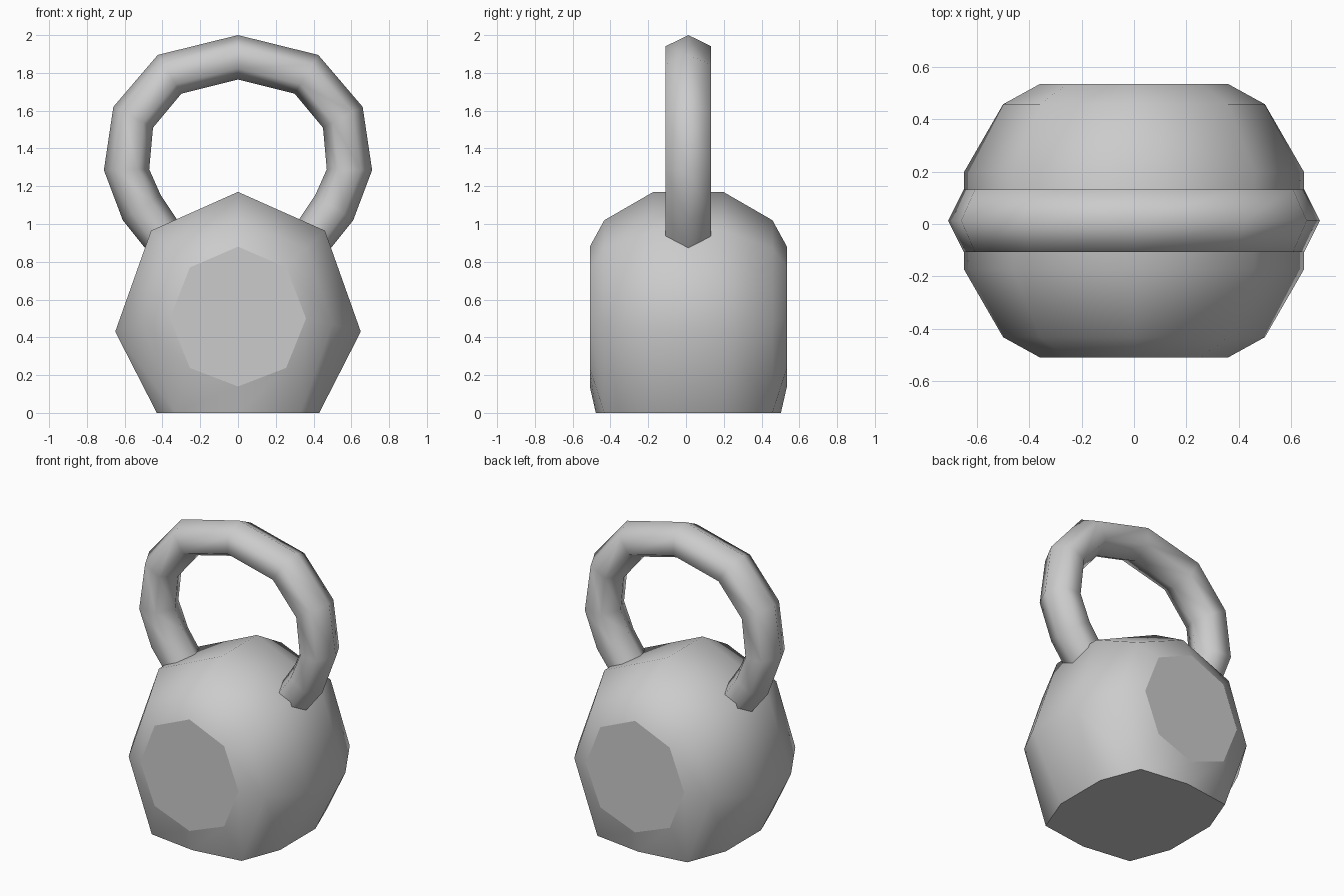
import bpy
import bmesh
from mathutils import Vector

DEPTH_CENTRE = 0.0125

default_cube = bpy.data.objects.get("Cube")
if default_cube:
    bpy.data.objects.remove(default_cube, do_unlink=True)

grey = bpy.data.materials.new("cast_grey")
grey.use_nodes = True
grey.diffuse_color = (0.6, 0.6, 0.6, 1)
shader = next(n for n in grey.node_tree.nodes if n.type == 'BSDF_PRINCIPLED')
shader.inputs["Base Color"].default_value = grey.diffuse_color
shader.inputs["Roughness"].default_value = 0.6


def loft(name, rings):
    """Join equal rings of points into a closed, smooth shell with flat ends."""
    bm = bmesh.new()
    loops = [[bm.verts.new(p) for p in ring] for ring in rings]
    count = len(loops[0])
    for a, b in zip(loops, loops[1:]):
        for i in range(count):
            j = (i + 1) % count
            bm.faces.new((a[i], a[j], b[j], b[i])).smooth = True
    for end in (loops[0], loops[-1]):
        bm.faces.new(end)
    bmesh.ops.recalc_face_normals(bm, faces=bm.faces)
    for face in bm.faces:
        # End caps and the resting base stay flat with crisp borders
        resting = all(v.co.z < 0.001 for v in face.verts)
        if resting:
            face.smooth = False
        if not face.smooth:
            for edge in face.edges:
                edge.smooth = False
    # Merge the base strips into one flat floor
    inner = [e for e in bm.edges if len(e.link_faces) == 2
             and all(v.co.z < 0.001 for f in e.link_faces for v in f.verts)]
    if inner:
        bmesh.ops.dissolve_edges(bm, edges=inner, use_verts=False)
    mesh = bpy.data.meshes.new(name)
    bm.to_mesh(mesh)
    bm.free()
    mesh.materials.append(grey)
    obj = bpy.data.objects.new(name, mesh)
    bpy.context.collection.objects.link(obj)
    return obj


def octagon(y, half):
    """Mirror a half outline, running top to bottom, into a full ring."""
    outline = half + [(-x, z) for x, z in reversed(half[1:-1])]
    return [(x, y + DEPTH_CENTRE, z) for x, z in outline]


# Body: octagonal ball along the depth axis, flattened underneath
side_rings = [
    (0.522, [(0, 0.88), (0.255, 0.77), (0.36, 0.5), (0.255, 0.238), (0, 0.14)]),
    (0.445, [(0, 1.02), (0.36, 0.87), (0.5, 0.47), (0.33, 0), (0, 0)]),
    (0.185, [(0, 1.17), (0.46, 0.965), (0.65, 0.43), (0.43, 0), (0, 0)]),
]
rings = [octagon(-y, half) for y, half in side_rings]
rings += [octagon(y, half) for y, half in reversed(side_rings)]
body = loft("bell_body", rings)
# Let the base bulge toward the front and back faces
for v in body.data.vertices:
    if v.co.z < 0.001 and abs(v.co.x) < 0.001 and abs(v.co.y - DEPTH_CENTRE) > 0.3:
        v.co.y = DEPTH_CENTRE + (0.49 if v.co.y > 0 else -0.49)

# Handle: six-sided tube, each section set by its inner and outer point
sections = [
    ((0.30, 0.99), (0.49, 0.87)),
    ((0.41, 1.155), (0.61, 1.02)),
    ((0.47, 1.29), (0.71, 1.285)),
    ((0.45, 1.51), (0.66, 1.62)),
    ((0.30, 1.69), (0.425, 1.895)),
    ((0, 1.765), (0, 2)),
]


def hexagon(inner, outer, side):
    a = Vector((inner[0] * side, DEPTH_CENTRE, inner[1]))
    b = Vector((outer[0] * side, DEPTH_CENTRE, outer[1]))
    across = Vector((0, 0.12, 0))
    near, far = a.lerp(b, 0.25), a.lerp(b, 0.75)
    return [a, near + across, far + across, b, far - across, near - across]


tube = [hexagon(i, o, 1) for i, o in sections]
tube += [hexagon(i, o, -1) for i, o in reversed(sections[:-1])]
loft("handle", tube)
